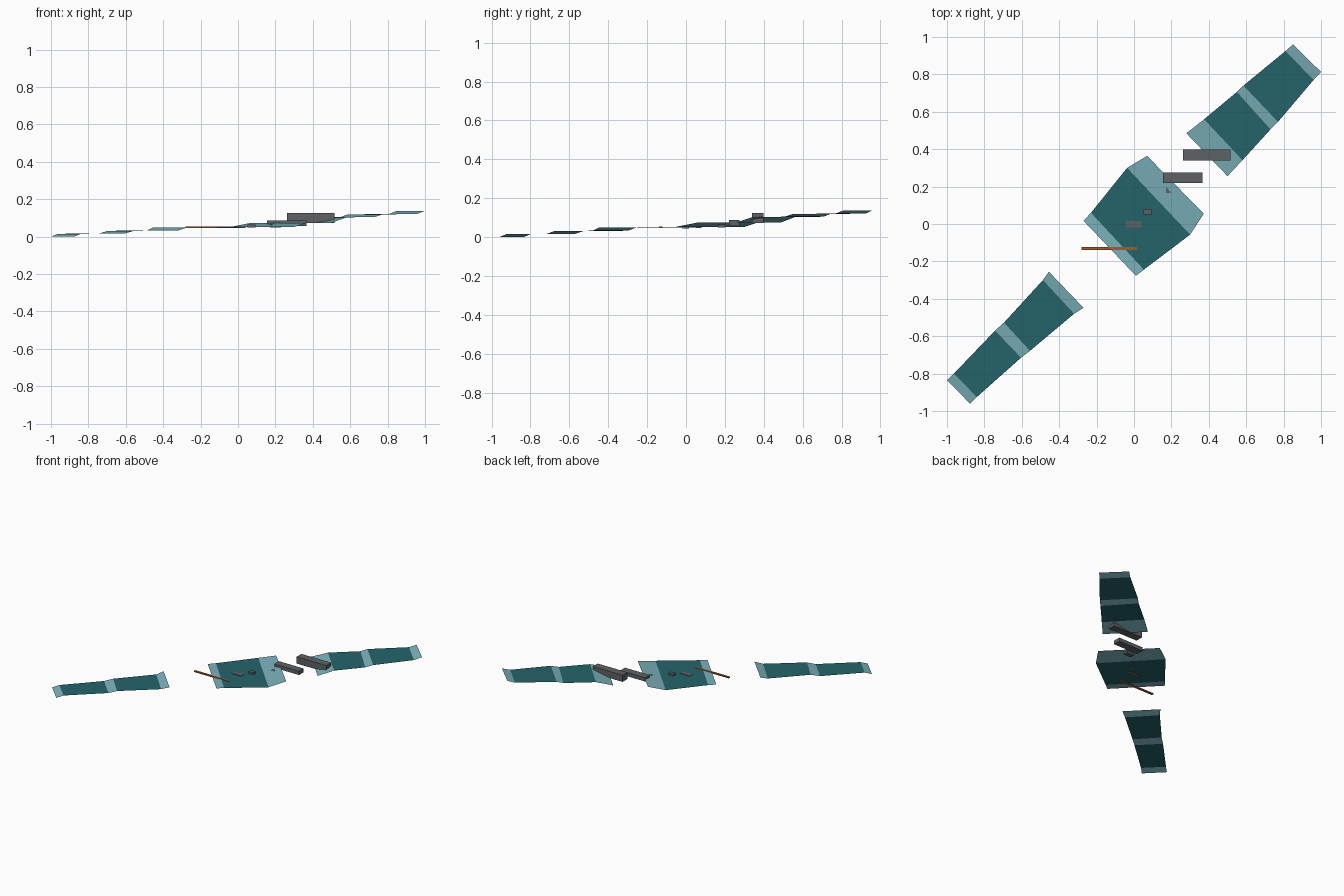
import bpy
import bmesh
from mathutils import Vector

default_cube = bpy.data.objects.get("Cube")
if default_cube:
    bpy.data.objects.remove(default_cube, do_unlink=True)


def make_material(name, colour):
    material = bpy.data.materials.new(name)
    material.use_nodes = True
    rgba = (*colour, 1)
    material.diffuse_color = rgba
    shader = next(n for n in material.node_tree.nodes if n.type == "BSDF_PRINCIPLED")
    shader.inputs["Base Color"].default_value = rgba
    shader.inputs["Roughness"].default_value = 0.8
    return material


deep_water = make_material("deep teal water", (0.018, 0.127, 0.144))
foam_water = make_material("pale teal rapids", (0.2, 0.44, 0.49))
stone = make_material("grey stone", (0.114, 0.122, 0.13))
wood = make_material("brown wood", (0.35, 0.107, 0.034))


def finish_object(name, bm, materials):
    mesh = bpy.data.meshes.new(name)
    bm.to_mesh(mesh)
    bm.free()
    for material in materials:
        mesh.materials.append(material)
    obj = bpy.data.objects.new(name, mesh)
    bpy.context.scene.collection.objects.link(obj)
    return obj


def make_channel(name, rows):
    """Sheet of water through rows of (left bank, right bank, height);
    rapids and pools alternate, starting with a rapid."""
    bm = bmesh.new()
    banks = [[bm.verts.new((x, y, height)) for x, y in (left, right)]
             for left, right, height in rows]
    for index, (lower, upper) in enumerate(zip(banks, banks[1:])):
        face = bm.faces.new((lower[0], lower[1], upper[1], upper[0]))
        face.material_index = (index + 1) % 2
    return finish_object(name, bm, (deep_water, foam_water))


def make_box(name, low, high, material):
    low, high = Vector(low), Vector(high)
    bm = bmesh.new()
    bmesh.ops.create_cube(bm, size=1)
    bmesh.ops.scale(bm, vec=high - low, verts=bm.verts)
    bmesh.ops.translate(bm, vec=(low + high) / 2, verts=bm.verts)
    return finish_object(name, bm, (material,))


# Lower channel: two pools between three small drops
make_channel("lower_channel", [
    ((-1, -.835), (-.877, -.96), 0),
    ((-.963, -.8), (-.84, -.925), .015),
    ((-.743, -.57), (-.604, -.715), .017),
    ((-.695, -.527), (-.556, -.678), .031),
    ((-.487, -.3), (-.32, -.48), .033),
    ((-.455, -.255), (-.27, -.448), .049),
])

# Middle pool: flat outlet, wide pool and sloping inlet
make_channel("middle_pool", [
    ((-.27, .017), (.01, -.277), .05),
    ((-.23, .06), (.053, -.244), .051),
    ((-.037, .3), (.3, -.057), .052),
    ((.07, .364), (.373, .055), .074),
])

# Upper channel: a steep outlet and two stepped pools
make_channel("upper_channel", [
    ((.28, .485), (.5, .256), .074),
    ((.375, .56), (.58, .341), .103),
    ((.55, .706), (.73, .506), .105),
    ((.585, .74), (.77, .546), .118),
    ((.81, .925), (.96, .77), .122),
    ((.85, .96), (1, .813), .138),
])

# Stones in and above the pool
make_box("large_stone", (.262, .34, .073), (.515, .398, .125), stone)
make_box("long_stone", (.155, .22, .058), (.366, .276, .087), stone)
make_box("round_pool_stone", (.052, .052, .048), (.094, .08, .066), stone)
make_box("flat_pool_stone", (-.043, -.018, .045), (.04, .016, .055), stone)
make_box("sunken_stone", (.17, .165, .05), (.23, .2, .066), stone)

# Driftwood across the outlet
make_box("driftwood", (-.28, -.138, .046), (.015, -.122, .054), wood)
